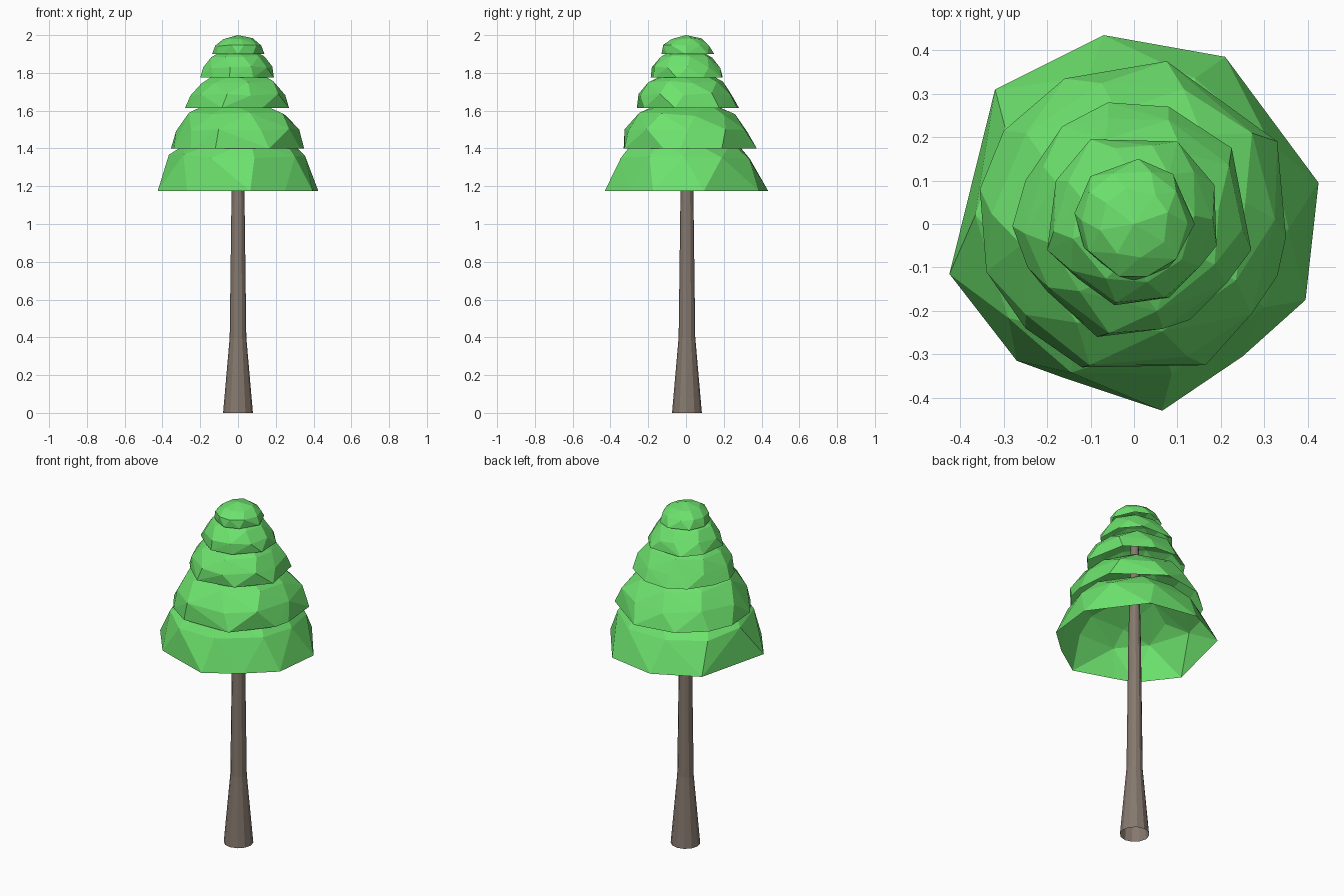
import bpy, bmesh, math, random

if "Cube" in bpy.data.objects:
    bpy.data.objects.remove(bpy.data.objects["Cube"])

random.seed(7)


def material(name, rgb):
    m = bpy.data.materials.new(name)
    m.diffuse_color = (*rgb, 1)
    m.use_nodes = True
    m.node_tree.nodes["Principled BSDF"].inputs["Base Color"].default_value = m.diffuse_color
    return m


def finish(bm, name, mat):
    me = bpy.data.meshes.new(name)
    bm.to_mesh(me)
    bm.free()
    me.materials.append(mat)
    ob = bpy.data.objects.new(name, me)
    bpy.context.collection.objects.link(ob)
    return ob


def foliage_tier(name, outline, levels, top, mat):
    """Faceted open dome: rim outline, staggered upper rings, hull, open base."""
    bm = bmesh.new()
    z0, rim = levels[0][1], levels[0][0]
    for x, y in outline:
        bm.verts.new((x, y, z0))
    for i, (r, z) in enumerate(levels[1:]):
        count = (10, 8, 5)[i]
        for k in range(count):
            a = 2 * math.pi * (k + random.uniform(-.15, .15)) / count + i
            rr = r * random.uniform(.98, 1.04)
            bm.verts.new((rr * math.cos(a), rr * math.sin(a),
                          z + rim * random.uniform(-.03, .03)))
    bm.verts.new((0, 0, top))
    bmesh.ops.convex_hull(bm, input=bm.verts[:])
    bmesh.ops.delete(bm, geom=[v for v in bm.verts if not v.link_faces], context='VERTS')
    bmesh.ops.recalc_face_normals(bm, faces=bm.faces[:])
    base = [f for f in bm.faces if all(abs(v.co.z - z0) < 1e-4 for v in f.verts)]
    bmesh.ops.delete(bm, geom=base, context='FACES')
    return finish(bm, name, mat)


green = material("leaf_green", (0.152, 0.76, 0.152))
brown = material("bark_brown", (0.235, 0.19, 0.155))

# Trunk: flared open tube
bm = bmesh.new()
rings = []
for r, z in [(.079, 0), (.044, .4), (.034, 1.18), (.022, 1.78)]:
    rings.append([bm.verts.new((r * math.cos(k * math.pi / 6), .005 + r * math.sin(k * math.pi / 6), z))
                  for k in range(12)])
for a, b in zip(rings, rings[1:]):
    for k in range(12):
        j = (k + 1) % 12
        bm.faces.new((a[k], a[j], b[j], b[k]))
finish(bm, "trunk", brown)

# Foliage tiers, bottom to top: rim outline, (radius, height) levels, crown height
tiers = [
    ([(-.07, .435), (.21, .385), (.425, .095), (.395, -.175), (.25, -.305),
      (.065, -.43), (-.16, -.355), (-.27, -.315), (-.425, -.115), (-.32, .31)],
     [(.43, 1.175), (.36, 1.355), (.28, 1.43), (.16, 1.49)], 1.51),
    ([(.075, .375), (.33, .19), (.35, -.03), (.33, -.12), (.165, -.325), (-.12, -.33),
      (-.25, -.24), (-.34, -.11), (-.355, .08), (-.3, .215), (-.16, .335)],
     [(.35, 1.40), (.33, 1.495), (.26, 1.58), (.14, 1.65)], 1.67),
    ([(-.06, .28), (.08, .27), (.225, .175), (.27, -.06), (.13, -.22), (-.085, -.26),
      (-.2, -.155), (-.245, -.1), (-.28, -.005), (-.25, .1), (-.165, .225)],
     [(.27, 1.615), (.25, 1.685), (.2, 1.75), (.11, 1.8)], 1.82),
    ([(-.1, .195), (.1, .19), (.185, .09), (.19, -.05), (.08, -.17),
      (-.045, -.187), (-.13, -.125), (-.2, -.06), (-.18, .1)],
     [(.195, 1.775), (.182, 1.83), (.14, 1.885), (.08, 1.92)], 1.935),
    ([(.01, .15), (.09, .115), (.14, 0), (.08, -.1), (0, -.13),
      (-.075, -.09), (-.115, -.055), (-.137, .025), (-.1, .11)],
     [(.135, 1.90), (.122, 1.945), (.08, 1.98)], 2.0),
]
for i, (outline, levels, top) in enumerate(tiers):
    foliage_tier(f"foliage_tier_{i + 1}", outline, levels, top, green)
